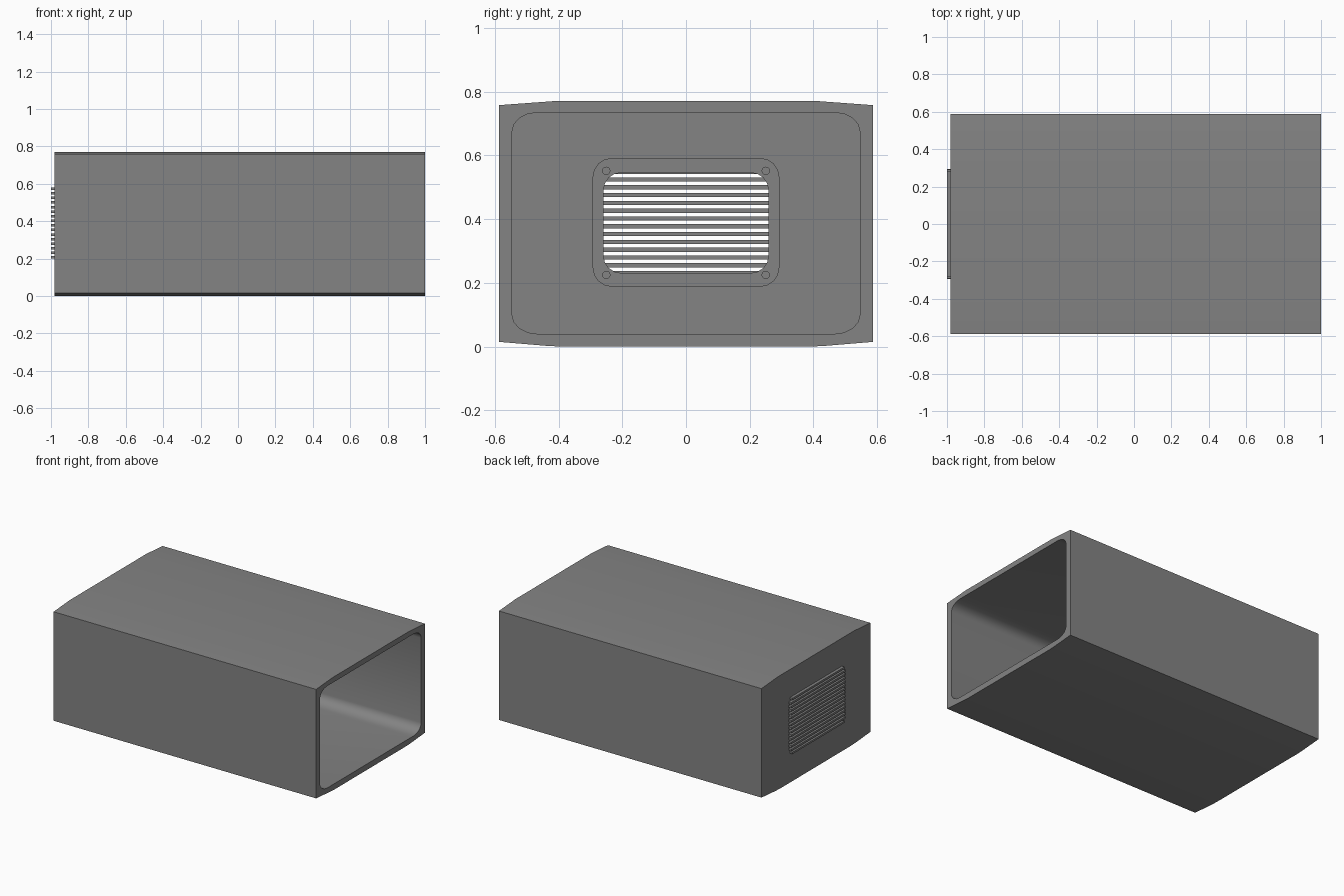
import bpy, bmesh, math

if "Cube" in bpy.data.objects:
    bpy.data.objects.remove(bpy.data.objects["Cube"])

grey = bpy.data.materials.new("mid_grey")
grey.diffuse_color = (0.23, 0.23, 0.23, 1)
grey.use_nodes = True
grey.node_tree.nodes["Principled BSDF"].inputs["Base Color"].default_value = grey.diffuse_color
ZC = 0.39


def rounded(hy, z0, z1, ry, rz, n=4):
    """Rounded rectangle outline in the YZ plane."""
    pts = []
    zm, hz = (z0 + z1) / 2, (z1 - z0) / 2
    for q, (sy, sz) in enumerate(((1, 1), (-1, 1), (-1, -1), (1, -1))):
        for i in range(n + 1):
            a = math.pi / 2 * (q + i / n)
            pts.append((sy * (hy - ry) + ry * math.cos(a),
                        zm + sz * (hz - rz) + rz * math.sin(a)))
    return pts


def prism(name, pts, x0, x1):
    """Extrude a YZ outline along X."""
    bm = bmesh.new()
    lo = [bm.verts.new((x0, y, z)) for y, z in pts]
    hi = [bm.verts.new((x1, y, z)) for y, z in pts]
    bm.faces.new(lo)
    bm.faces.new(hi)
    for i in range(len(pts)):
        j = (i + 1) % len(pts)
        bm.faces.new((lo[i], lo[j], hi[j], hi[i]))
    bmesh.ops.recalc_face_normals(bm, faces=bm.faces)
    me = bpy.data.meshes.new(name)
    bm.to_mesh(me)
    bm.free()
    me.materials.append(grey)
    ob = bpy.data.objects.new(name, me)
    bpy.context.collection.objects.link(ob)
    return ob


def cut(ob, cutter):
    """Subtract the cutter and discard it."""
    m = ob.modifiers.new("cut", 'BOOLEAN')
    m.operation, m.solver, m.object = 'DIFFERENCE', 'EXACT', cutter
    bpy.context.view_layer.objects.active = ob
    bpy.ops.object.modifier_apply(modifier=m.name)
    bpy.data.objects.remove(cutter)


def smooth(ob):
    ob.data.shade_smooth()
    ob.data.set_sharp_from_angle(angle=math.radians(30))


# sleeve: slightly crowned top and bottom, open at +x, closed at -x
outline = [(0.587, 0.015), (0.587, 0.758), (0.41, 0.771),
           (-0.41, 0.771), (-0.587, 0.758), (-0.587, 0.015),
           (-0.43, 0.002), (-0.38, 0.0), (0.38, 0.0), (0.43, 0.002)]
sleeve = prism("sleeve_body", outline, -0.98, 1.0)
cut(sleeve, prism("cavity_cutter", rounded(0.546, 0.04, 0.735, 0.08, 0.06), -0.94, 1.1))

# vent opening through the back wall, slightly larger plate inside
hole = rounded(0.259, 0.231, 0.546, 0.055, 0.055)
cut(sleeve, prism("vent_cutter", hole, -1.1, -0.9))
smooth(sleeve)

plate = prism("vent_plate", rounded(0.293, 0.188, 0.592, 0.06, 0.06), -0.942, -0.93)
cut(plate, prism("plate_cutter", hole, -1.1, -0.9))
smooth(plate)

# screws at the plate corners
for sy in (-1, 1):
    for z in (0.225, 0.552):
        circle = [(sy * 0.25 + 0.013 * math.cos(i * math.pi / 6),
                   z + 0.013 * math.sin(i * math.pi / 6)) for i in range(12)]
        smooth(prism("plate_screw", circle, -0.932, -0.924))

# horizontal slats on the back, shortened to follow rounded corners
PITCH, H, R = 0.0245, 0.0066, 0.05
for k in range(16):
    z = ZC + (k - 7.5) * PITCH
    over = max(0, abs(z - ZC) - (0.2 - R))
    w = 0.293 - R + math.sqrt(max(0, R * R - over * over))
    prism("vent_slat", [(-w, z - H), (w, z - H), (w, z + H), (-w, z + H)], -1.0, -0.979)
